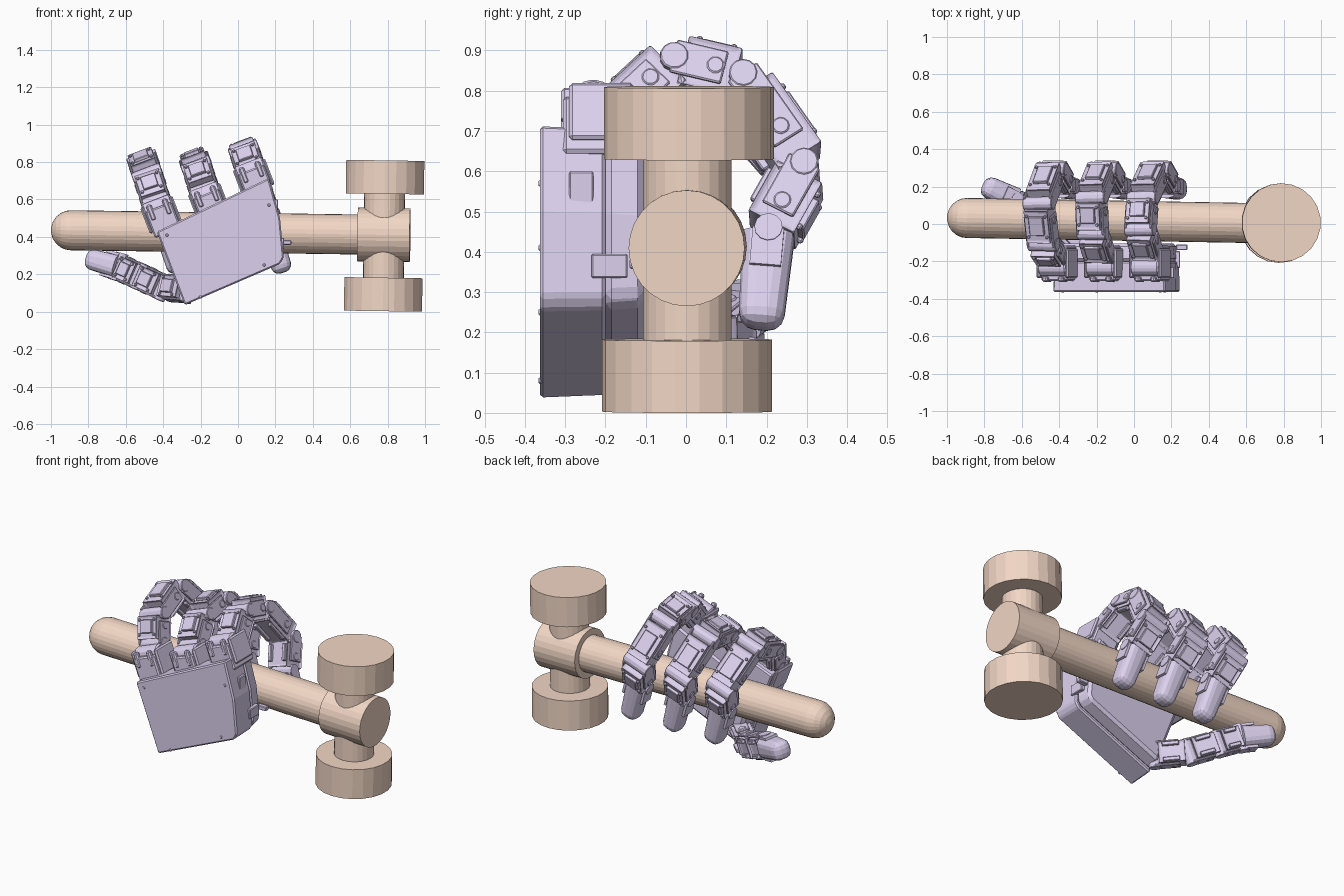
import bpy, bmesh, math
from mathutils import Matrix, Vector

if "Cube" in bpy.data.objects:
    bpy.data.objects.remove(bpy.data.objects["Cube"])


def material(name, rgb):
    m = bpy.data.materials.new(name)
    m.diffuse_color = (*rgb, 1)
    m.use_nodes = True
    m.node_tree.nodes["Principled BSDF"].inputs["Base Color"].default_value = m.diffuse_color
    return m


TAN = material("tan", (0.89, 0.68, 0.56))
LILAC = material("lilac", (0.72, 0.64, 0.86))


def finish(name, bm, mat, bevel=0):
    bmesh.ops.recalc_face_normals(bm, faces=bm.faces)
    me = bpy.data.meshes.new(name)
    bm.to_mesh(me)
    bm.free()
    me.materials.append(mat)
    ob = bpy.data.objects.new(name, me)
    bpy.context.collection.objects.link(ob)
    if bevel:
        mod = ob.modifiers.new("bevel", 'BEVEL')
        mod.width = bevel
        mod.segments = 1
        mod.limit_method = 'ANGLE'
    return ob


def lathe(name, origin, axis, profile, sides):
    """Revolve (distance, radius) pairs around an axis."""
    bm = bmesh.new()
    rot = Vector(axis).to_track_quat('Z', 'Y')
    rings = []
    for t, r in profile:
        rings.append([bm.verts.new(Vector(origin) + rot @ Vector(
            (r * math.cos(math.tau * i / sides), r * math.sin(math.tau * i / sides), t)))
            for i in range(sides)])
    for lo, hi in zip(rings, rings[1:]):
        for i in range(sides):
            j = (i + 1) % sides
            bm.faces.new((lo[i], lo[j], hi[j], hi[i]))
    bm.faces.new(rings[0])
    bm.faces.new(rings[-1])
    return finish(name, bm, TAN)


# Hammer: round-ended handle, collar, necks and two striking faces
R = 0.107
cap = [(R - R * math.cos(a), R * math.sin(a)) for a in [math.radians(d) for d in (8, 25, 42, 60, 75, 90)]]
lathe("handle", (-1, 0.034, 0.437), (1.7, -0.03, -0.025), cap + [(1.7, R)], 28)
lathe("collar", (0.64, 0.007, 0.413), (1, -0.02, -0.015), [(0, 0.115), (0, 0.144), (0.28, 0.144)], 28)
up = (0.012, 0, 0.8)
lathe("neck", (0.777, 0.003, 0.15), up, [(0, 0.11), (0.52, 0.11)], 24)
lathe("lower_face", (0.775, 0.003, 0.003), up, [(0, 0.211), (0.179, 0.211)], 22)
lathe("upper_face", (0.785, 0.007, 0.63), up, [(0, 0.211), (0.179, 0.211)], 22)


def frame(a, b, across):
    """Matrix at a: X across, -Y along the outward face, Z towards b."""
    d = (b - a).normalized()
    w = (across - d * across.dot(d)).normalized()
    n = w.cross(d)
    m = Matrix((w, -n, d)).transposed().to_4x4()
    m.translation = a
    return m


def box(bm, m, centre, size):
    s = Matrix.Diagonal((*size, 1))
    return bmesh.ops.create_cube(bm, size=1, matrix=m @ Matrix.Translation(centre) @ s)


def rod(bm, m, centre, r, depth, axis, sides=12):
    rot = Matrix.Rotation(math.pi / 2, 4, 'Y' if axis == 'X' else 'X')
    bmesh.ops.create_cone(bm, cap_ends=True, segments=sides, radius1=r, radius2=r, depth=depth,
                          matrix=m @ Matrix.Translation(centre) @ rot)


def servo(name, a, b, across, w, t):
    """Motor block with side brackets, hinge, cover and screws."""
    m, L = frame(a, b, across), (b - a).length
    bm = bmesh.new()
    geo = box(bm, m, (0, 0, L * 0.52), (w, t, L * 0.8))
    faces = {f for v in geo["verts"] for f in v.link_faces}
    for f in faces:
        bmesh.ops.inset_individual(bm, faces=[f], thickness=0.018, depth=-0.008)
    box(bm, m, (0, -t / 2, L * 0.55), (w * 0.6, 0.02, L * 0.45))
    rod(bm, m, (0, 0, 0), 0.036, w + 0.025, 'X')
    for s in (-1, 1):
        box(bm, m, (s * (w / 2 + 0.004), 0, L * 0.36), (0.012, t * 0.66, L * 0.75))
        rod(bm, m, (s * (w / 2 + 0.005), 0, L * 0.6), 0.022, 0.018, 'X')
        box(bm, m, (s * w * 0.36, t / 2, L * 0.5), (0.022, 0.022, L * 0.5))
        for z in (0.28, 0.78):
            rod(bm, m, (s * w * 0.38, -t / 2, L * z), 0.009, 0.014, 'Y', 8)
    return finish(name, bm, LILAC, 0.004)


def fingertip(name, a, b, across, w=0.12, t=0.13):
    """Tapered rounded pad on a small bracket."""
    m, L = frame(a, b, across), (b - a).length
    bm = bmesh.new()
    geo = box(bm, m, (0, 0, L / 2), (w, t, L))
    inv = m.inverted()
    for v in geo["verts"]:
        p = inv @ v.co
        if p.z > L / 2:
            p.x *= 0.9
            p.y *= 0.85
            v.co = m @ p
    edges = [e for e in bm.edges if any((inv @ v.co).z > L / 2 for v in e.verts)]
    bmesh.ops.bevel(bm, geom=edges, offset=0.04, segments=3, profile=0.5, affect='EDGES')
    rod(bm, m, (0, 0, 0), 0.035, w + 0.03, 'X')
    for s in (-1, 1):
        box(bm, m, (s * (w / 2 + 0.004), 0, L * 0.2), (0.014, t * 0.6, L * 0.4))
    return finish(name, bm, LILAC)


def chain(name, pts, across, w, t):
    for i, (a, b) in enumerate(zip(pts, pts[1:])):
        if i == len(pts) - 2:
            fingertip(name + "_tip", a, b, across)
        else:
            servo(f"{name}_segment_{i + 1}", a, b, across, w, t)


def prism(name, outline, y0, y1, shrink=1.0, bevel=0.01):
    """Extrude an x-z outline in depth; shrink scales the far side."""
    bm = bmesh.new()
    n = len(outline)
    cx = sum(p[0] for p in outline) / n
    cz = sum(p[1] for p in outline) / n
    near = [bm.verts.new((x, y0, z)) for x, z in outline]
    far = [bm.verts.new((cx + (x - cx) * shrink, y1, cz + (z - cz) * shrink)) for x, z in outline]
    for i in range(n):
        bm.faces.new((near[i], near[(i + 1) % n], far[(i + 1) % n], far[i]))
    bm.faces.new(near)
    bm.faces.new(far)
    return finish(name, bm, LILAC, bevel)


# Palm: outer shell plate and body
palm = [(-0.435, 0.428), (0.165, 0.715), (0.225, 0.50), (0.245, 0.29), (0.225, 0.255), (-0.285, 0.035)]
prism("palm_shell", palm, -0.363, -0.2, 0.98, 0.008)
prism("palm_body", [(x * 0.97, 0.4 + (z - 0.4) * 0.96) for x, z in palm], -0.2, -0.105, 0.94, 0.015)

# Palm details: shell screws, cable socket and side pin
bm = bmesh.new()
I = Matrix.Identity(4)
for x, z in ((0.165, 0.57), (0.14, 0.25), (-0.20, 0.08), (-0.38, 0.41)):
    rod(bm, I, (x, -0.362, z), 0.010, 0.008, 'Y', 8)
box(bm, I, (0.232, -0.19, 0.365), (0.03, 0.09, 0.06))
box(bm, I, (0.255, -0.125, 0.37), (0.06, 0.03, 0.025))
box(bm, I, (0.205, -0.26, 0.52), (0.02, 0.06, 0.16))
finish("palm_fittings", bm, LILAC, 0.006)

# Three fingers: (y, z) paths curling over the handle, leaning in x with height
tilt = math.radians(21)
across = Vector((math.cos(tilt), 0, math.sin(tilt)))
fingers = {
    "outer_finger": (-0.41, 0.50, [(-0.18, 0.59), (-0.11, 0.735), (0.11, 0.81)]),
    "middle_finger": (-0.155, 0.57, [(-0.18, 0.65), (-0.05, 0.775), (0.14, 0.80)]),
    "inner_finger": (0.085, 0.70, [(-0.17, 0.73), (-0.03, 0.86), (0.14, 0.82)]),
}
for name, (x0, z0, path) in fingers.items():
    path = path + [(0.295, 0.60), (0.205, 0.44), (0.185, 0.21)]
    pts = [Vector((x0 - 0.32 * (z - z0), y, z)) for y, z in path]
    chain(name, pts, across, 0.138, 0.132)
    # Knuckle bracket on the palm's top edge
    base = Vector((x0 + 0.035, -0.21, z0 - 0.075))
    m = frame(base, base + Vector((-0.36, 0, 0.93)), across)
    bm = bmesh.new()
    box(bm, m, (0, 0, 0.07), (0.15, 0.19, 0.15))
    for s in (-1, 1):
        box(bm, m, (s * 0.082, 0.0, 0.10), (0.02, 0.16, 0.15))
        box(bm, m, (s * 0.045, -0.085, 0.13), (0.03, 0.03, 0.09))
    rod(bm, m, (0, -0.02, 0.14), 0.05, 0.16, 'X')
    finish(name + "_knuckle", bm, LILAC, 0.008)

# Thumb: runs beneath the handle away from the palm's lower corner
thumb = [Vector(p) for p in ((-0.27, -0.15, 0.12), (-0.40, -0.02, 0.13),
                             (-0.53, 0.07, 0.19), (-0.64, 0.13, 0.24), (-0.805, 0.21, 0.285))]
chain("thumb", thumb, Vector((0.35, 0, 0.94)), 0.12, 0.115)
